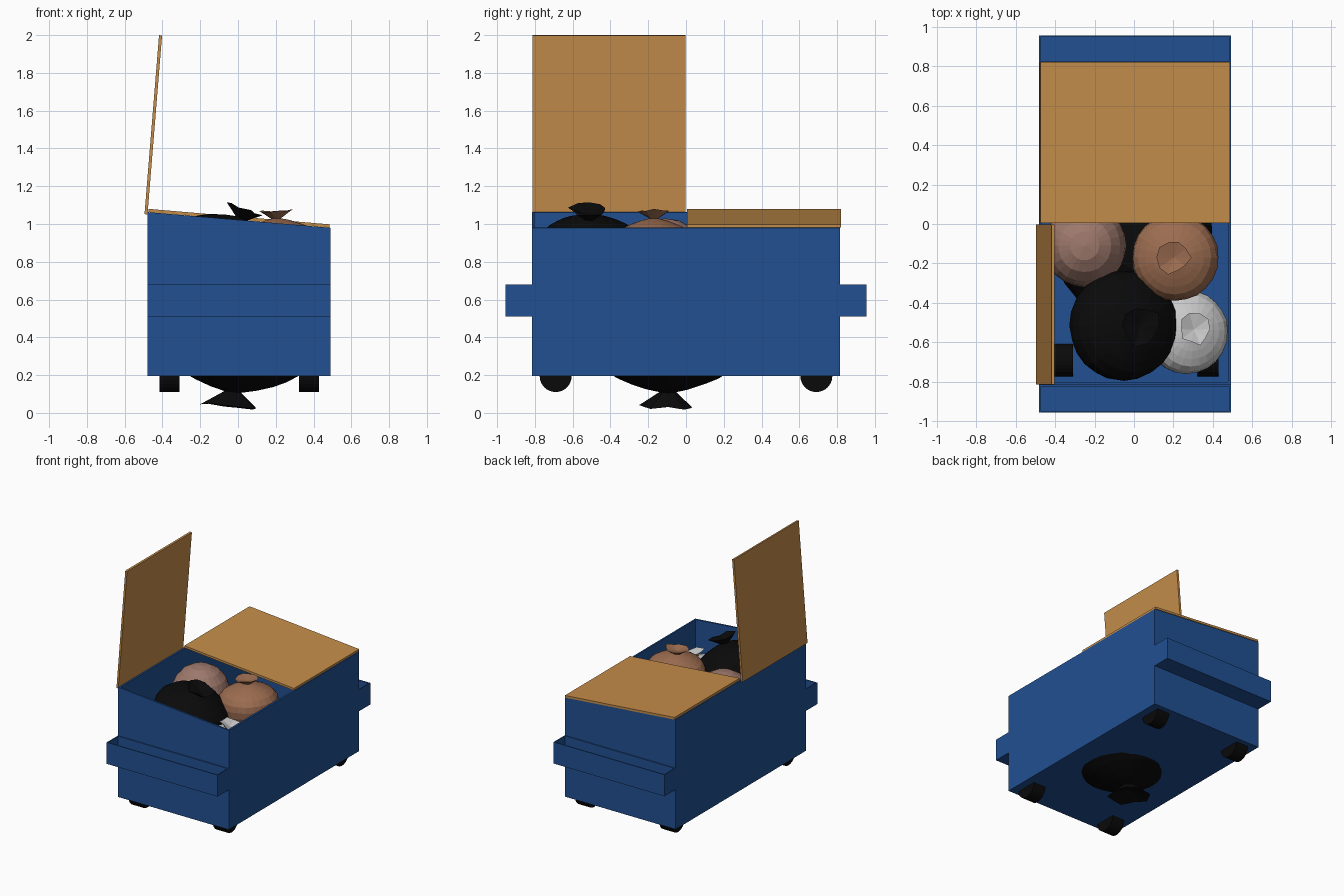
import bpy, bmesh, math, random
from mathutils import Vector, Matrix

if "Cube" in bpy.data.objects:
    bpy.data.objects.remove(bpy.data.objects["Cube"])

random.seed(4)


def material(name, rgb):
    m = bpy.data.materials.new(name)
    m.diffuse_color = (*rgb, 1)
    m.use_nodes = True
    m.node_tree.nodes["Principled BSDF"].inputs["Base Color"].default_value = m.diffuse_color
    return m


BLUE = material("blue_paint", (0.015, 0.08, 0.29))
TAN = material("tan_lid", (0.56, 0.27, 0.07))
BLACK = material("black", (0.003, 0.003, 0.003))
BROWN = material("brown_plastic", (0.33, 0.15, 0.08))
PINK = material("pink_plastic", (0.34, 0.19, 0.15))
WHITE = material("white_plastic", (0.7, 0.7, 0.7))


def finish(name, bm, mat):
    bmesh.ops.recalc_face_normals(bm, faces=bm.faces)
    me = bpy.data.meshes.new(name)
    bm.to_mesh(me)
    bm.free()
    me.materials.append(mat)
    ob = bpy.data.objects.new(name, me)
    bpy.context.collection.objects.link(ob)
    return ob


def prism(bm, profile, y0, y1):
    """Extrude an xz profile from y0 to y1."""
    a = [bm.verts.new((x, y0, z)) for x, z in profile]
    b = [bm.verts.new((x, y1, z)) for x, z in profile]
    n = len(a)
    bm.faces.new(a)
    bm.faces.new(b)
    sides = [bm.faces.new((a[i], a[(i + 1) % n], b[(i + 1) % n], b[i])) for i in range(n)]
    bmesh.ops.recalc_face_normals(bm, faces=bm.faces)
    return sides


def open_box(name, x0, x1, y0, y1, z0, z_left, z_right, t):
    """Thin-walled box with an open, optionally sloping top."""
    bm = bmesh.new()
    sides = prism(bm, [(x0, z0), (x1, z0), (x1, z_right), (x0, z_left)], y0, y1)
    top = sides[2]
    bmesh.ops.inset_region(bm, faces=[top], thickness=t)
    inner = bmesh.ops.extrude_discrete_faces(bm, faces=[top])["faces"][0]
    for v in inner.verts:
        v.co.z = z0 + t
    return finish(name, bm, BLUE)


# Bin body and the two lifting pockets
open_box("bin_body", -0.48, 0.49, -0.815, 0.815, 0.195, 1.063, 0.98, 0.02)
open_box("front_pocket", -0.48, 0.49, -0.955, -0.815, 0.51, 0.68, 0.68, 0.012)
open_box("back_pocket", -0.48, 0.49, 0.815, 0.955, 0.51, 0.68, 0.68, 0.012)


# Lids: one closed and sloping, one swung open
def lid(name, profile, y0, y1):
    bm = bmesh.new()
    prism(bm, profile, y0, y1)
    finish(name, bm, TAN)


lid("closed_lid", [(-0.475, 1.063), (0.485, 0.981), (0.486, 0.998), (-0.473, 1.08)], 0.005, 0.82)
lid("open_lid", [(-0.495, 1.052), (-0.479, 1.051), (-0.402, 1.998), (-0.418, 2.0)], -0.812, -0.002)

# Wheels
for side, x in (("left", -0.362), ("right", 0.375)):
    for end, y in (("front", -0.69), ("back", 0.69)):
        bm = bmesh.new()
        bmesh.ops.create_cone(
            bm, cap_ends=True, segments=24, radius1=0.085, radius2=0.085, depth=0.106,
            matrix=Matrix.Translation((x, y, 0.195)) @ Matrix.Rotation(math.pi / 2, 4, 'Y'))
        finish(f"{end}_{side}_wheel", bm, BLACK)


# Tied rubbish bags: lathed body with a crumpled, flared knot
BAG = [(0.35, -0.9), (0.64, -0.74), (0.86, -0.48), (0.97, -0.22), (1.0, 0.0), (0.96, 0.2),
       (0.84, 0.36), (0.68, 0.46), (0.50, 0.54), (0.30, 0.61), (0.09, 0.66)]


def bag(name, centre, r, mat, tilt_x=0, tilt_y=0):
    bm = bmesh.new()

    def lathe(profile, n, start, end, wobble):
        rings = []
        for pr, pz in profile:
            ring = []
            for i in range(n):
                a = 2 * math.pi * i / n
                k = pr * (1 + random.uniform(-wobble, wobble))
                dz = random.uniform(-wobble, wobble) * pr * 0.5
                ring.append(bm.verts.new((k * math.cos(a), k * math.sin(a), pz + dz)))
            rings.append(ring)
        for p, q in zip(rings, rings[1:]):
            for i in range(n):
                j = (i + 1) % n
                bm.faces.new((p[i], p[j], q[j], q[i]))
        for ring, z in ((rings[0], start), (rings[-1], end)):
            tip = bm.verts.new((0, 0, z))
            for i in range(n):
                bm.faces.new((ring[i], ring[(i + 1) % n], tip))

    lathe(BAG, 24, -0.95, 0.68, 0.012)
    lathe([(0.09, 0.64), (0.36, 0.84)], 10, 0.62, 0.74, 0.16)
    rot = Matrix.Rotation(math.radians(tilt_y), 4, 'Y') @ Matrix.Rotation(math.radians(tilt_x), 4, 'X')
    bmesh.ops.transform(bm, verts=bm.verts,
                        matrix=Matrix.Translation(centre) @ rot @ Matrix.Scale(r, 4))
    finish(name, bm, mat)


bag("large_black_bag", (-0.05, -0.515, 0.86), 0.28, BLACK, tilt_y=22)
bag("brown_bag", (0.21, -0.17, 0.885), 0.22, BROWN, tilt_y=-3)
bag("pink_bag", (-0.25, -0.11, 0.83), 0.21, PINK, tilt_x=180)
bag("white_bag", (0.265, -0.545, 0.70), 0.215, WHITE, tilt_y=14, tilt_x=-4)
bag("sunken_black_bag", (0.0, -0.095, 0.375), 0.405, BLACK, tilt_x=180, tilt_y=6)
